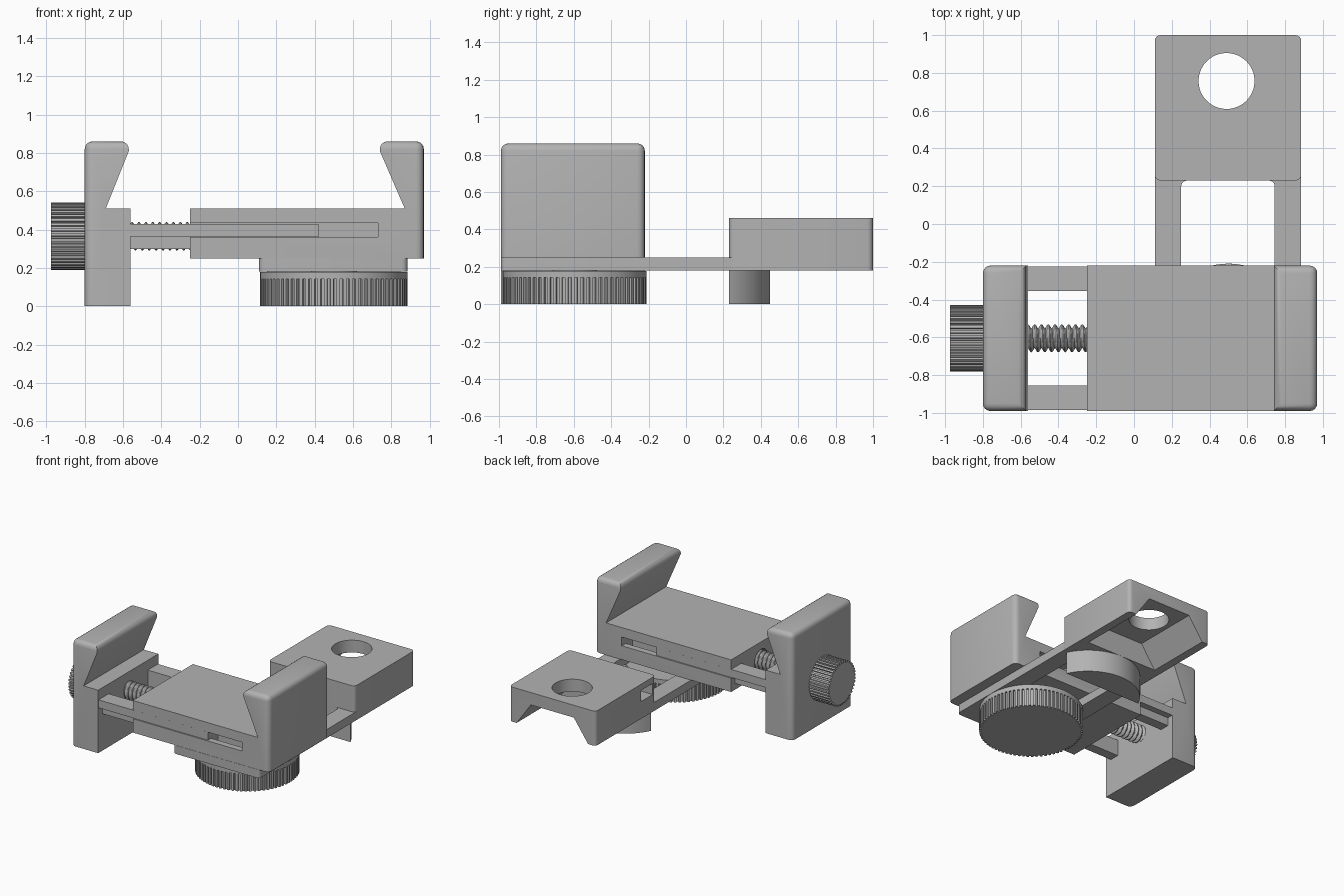
import bpy, bmesh
from math import sin, cos, pi, radians

if "Cube" in bpy.data.objects:
    bpy.data.objects.remove(bpy.data.objects["Cube"])

grey = bpy.data.materials.new("plain_grey")
grey.use_nodes = True
grey.diffuse_color = (0.45, 0.45, 0.45, 1)
grey.node_tree.nodes["Principled BSDF"].inputs["Base Color"].default_value = grey.diffuse_color

PLACE = {"X": lambda u, v, w: (w, u, v),
         "Y": lambda u, v, w: (u, w, v),
         "Z": lambda u, v, w: (u, v, w)}


def finish(name, bm):
    bmesh.ops.recalc_face_normals(bm, faces=bm.faces)
    mesh = bpy.data.meshes.new(name)
    bm.to_mesh(mesh)
    bm.free()
    mesh.materials.append(grey)
    ob = bpy.data.objects.new(name, mesh)
    bpy.context.collection.objects.link(ob)
    return ob


def prism(name, outline, lo, hi, axis="Z", rounded=None, radius=0.03):
    """Extrude an outline along an axis; round the edges the rule selects."""
    bm = bmesh.new()
    low, high = ([bm.verts.new(PLACE[axis](u, v, w)) for u, v in outline] for w in (lo, hi))
    bm.faces.new(low)
    bm.faces.new(high)
    for i in range(len(outline)):
        bm.faces.new((low[i - 1], low[i], high[i], high[i - 1]))
    bmesh.ops.recalc_face_normals(bm, faces=bm.faces)
    if rounded:
        edges = [e for e in bm.edges if rounded(e.verts[0].co, e.verts[1].co)]
        bmesh.ops.bevel(bm, geom=edges, offset=radius, segments=4, profile=0.5,
                        affect="EDGES", clamp_overlap=True)
    return finish(name, bm)


def box(name, x0, x1, y0, y1, z0, z1, **kw):
    return prism(name, [(x0, y0), (x1, y0), (x1, y1), (x0, y1)], z0, z1, **kw)


def circle(cu, cv, r, n=64):
    return [(cu + r * cos(2 * pi * i / n), cv + r * sin(2 * pi * i / n)) for i in range(n)]


def ribbed(cu, cv, r, ribs, depth):
    """Round outline with square grip ribs."""
    pts = []
    for i in range(ribs):
        for frac, rad in ((0, r - depth), (0.4, r - depth), (0.45, r), (0.95, r)):
            a = 2 * pi * (i + frac) / ribs
            pts.append((cu + rad * cos(a), cv + rad * sin(a)))
    return pts


def cut(ob, *cutters):
    bpy.context.view_layer.objects.active = ob
    for c in cutters:
        mod = ob.modifiers.new("cut", "BOOLEAN")
        mod.operation, mod.solver, mod.object = "DIFFERENCE", "EXACT", c
        bpy.ops.object.modifier_apply(modifier=mod.name)
        bpy.data.objects.remove(c)


def smooth(ob):
    bpy.ops.object.select_all(action="DESELECT")
    ob.select_set(True)
    bpy.context.view_layer.objects.active = ob
    bpy.ops.object.shade_smooth_by_angle(angle=radians(32))


def upright(a, b):
    return abs(a.z - b.z) > 0.01


FRONT, BACK, MID = -0.99, -0.22, -0.605
SCREW_Z, TOP = 0.365, 0.86


def jaw_rule(outer):
    """Outer upright edges and all edges around the top of a jaw."""
    def rule(a, b):
        at_outer = abs(a.x - outer) < 0.001 and abs(b.x - outer) < 0.001
        at_top = min(a.z, b.z) > TOP - 0.001
        return at_top or (at_outer and upright(a, b))
    return rule


# Sliding jaw with its hooked lip
sliding_jaw = prism("sliding_jaw", [(-0.8, 0), (-0.56, 0), (-0.56, 0.51), (-0.69, 0.51),
                                    (-0.57, 0.81), (-0.57, TOP), (-0.8, TOP)],
                    FRONT, BACK, "Y", jaw_rule(-0.8), 0.04)

# Main body with the fixed jaw
body = prism("body_with_fixed_jaw", [(-0.25, 0.25), (0.97, 0.25), (0.97, TOP), (0.74, TOP),
                                     (0.74, 0.81), (0.87, 0.51), (-0.25, 0.51)],
             FRONT, BACK, "Y", jaw_rule(0.97), 0.04)


def rail_outline(side, gap):
    """Stepped rail section: thick inner web, thin outer flange."""
    y = lambda d: MID + side * d
    return [(y(0.25 - gap), 0.298 - gap), (y(0.33 + gap), 0.298 - gap),
            (y(0.33 + gap), SCREW_Z - gap), (y(0.38 + 10 * gap), SCREW_Z - gap),
            (y(0.38 + 10 * gap), 0.43 + gap), (y(0.25 - gap), 0.43 + gap)]


# Channels for the rails and the bore for the screw
cut(body, *[prism("rail_channel", rail_outline(s, 0.003), -0.4, 0.73, "X") for s in (-1, 1)],
    prism("screw_bore", circle(MID, SCREW_Z, 0.085), -0.4, 0.73, "X"))

# Guide rails
for side, label in ((-1, "front"), (1, "back")):
    prism(label + "_rail", rail_outline(side, 0), -0.58, 0.42, "X")

# Threaded screw
bm = bmesh.new()
around, per_turn, pitch, turns = 24, 6, 0.036, 22
rings = []
for j in range(turns * per_turn + 1):
    ring = []
    for i in range(around):
        phase = (j / per_turn - i / around) % 1
        r = 0.05 + 0.024 * min(1, 2.6 * min(phase, 1 - phase))
        a = 2 * pi * i / around
        ring.append(bm.verts.new((-0.58 + j * pitch / per_turn,
                                  MID + r * cos(a), SCREW_Z + r * sin(a))))
    rings.append(ring)
for p, q in zip(rings, rings[1:]):
    for i in range(around):
        bm.faces.new((p[i - 1], p[i], q[i], q[i - 1]))
bm.faces.new(rings[0])
bm.faces.new(rings[-1])
screw = finish("threaded_screw", bm)

# Knobs
prism("screw_knob", ribbed(MID, SCREW_Z, 0.175, 40, 0.014), -0.975, -0.8, "X")
prism("lower_knob_grip", ribbed(0.5, -0.595, 0.385, 72, 0.015), 0, 0.142)
knob_rim = prism("lower_knob_rim", circle(0.5, -0.595, 0.385, 96), 0.142, 0.178)
knob_stud = prism("lower_knob_stud", circle(0.5, -0.595, 0.12), 0.17, 0.26)

# Slotted arm under the body
X0, X1, Y_BLOCK = 0.11, 0.885, 0.23
arm = box("slotted_arm", X0, X1, FRONT, Y_BLOCK + 0.02, 0.18, 0.249,
          rounded=lambda a, b: upright(a, b) and a.y < 0)
cut(arm, box("arm_slot", 0.25, 0.745, -0.86, Y_BLOCK, 0.1, 0.4, rounded=upright))

# Mounting block: hole on top, flared channel below, small side pocket
block = box("mounting_block", X0, X1, Y_BLOCK, 1, 0.18, 0.46, rounded=upright)
cut(block,
    prism("flared_channel", [(0.17, 0.17), (0.825, 0.17), (0.69, 0.36), (0.305, 0.36)],
        0.45, 1.1, "Y"),
    prism("mount_hole", circle(0.49, 0.757, 0.148), 0.1, 0.6),
    box("side_pocket", 0, 0.22, 0.27, 0.42, 0.32, 0.41))

# Rounded stop below the block
arc = [(0.5 + 0.385 * cos(a), 0.065 + 0.385 * sin(a))
       for a in (radians(25.4 + 129.2 * i / 32) for i in range(33))]
stop = prism("rounded_stop", arc, 0, 0.19)

for part in (sliding_jaw, body, screw, knob_rim, knob_stud, arm, block, stop):
    smooth(part)
